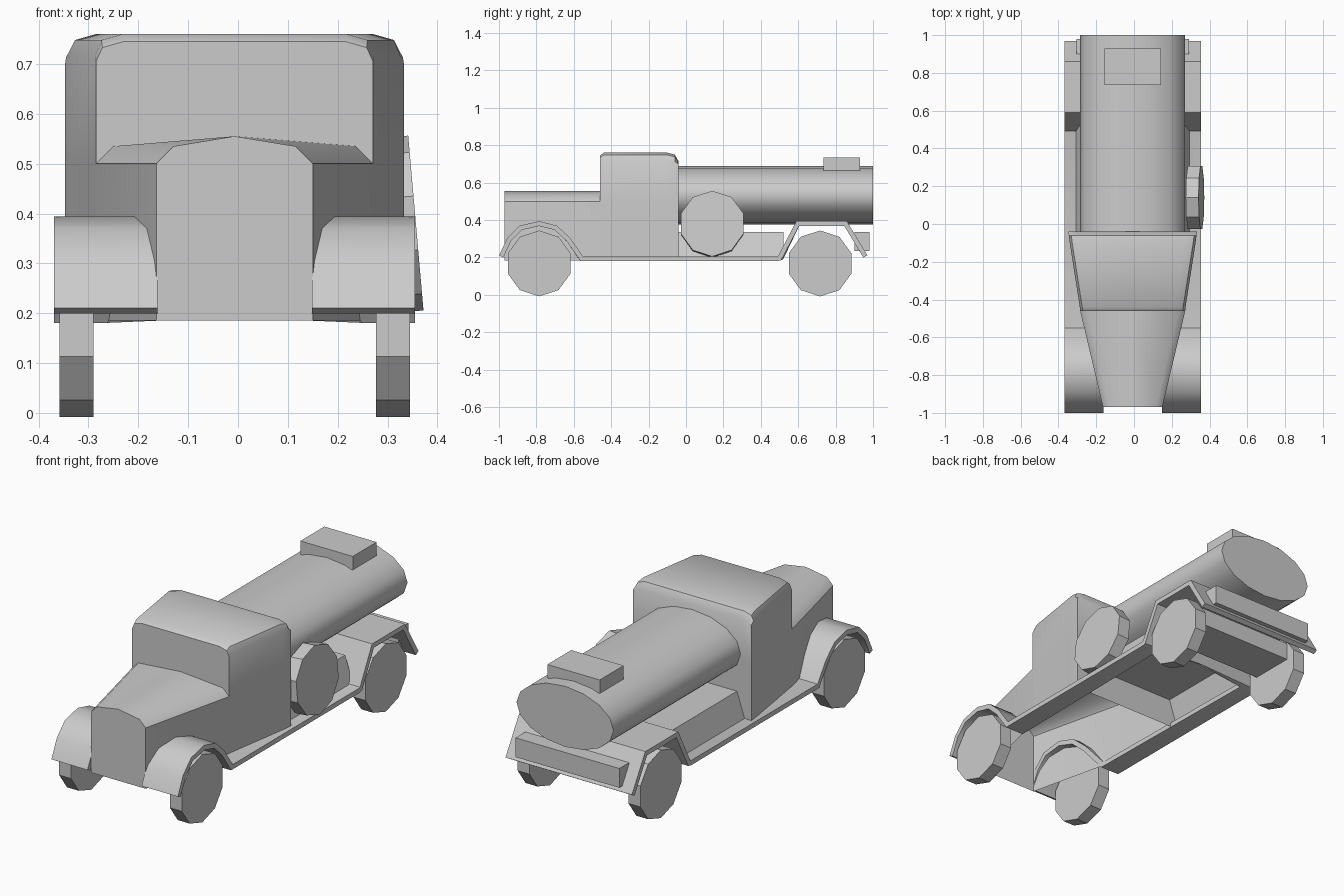
import bpy, bmesh, math
from mathutils import Matrix

cube = bpy.data.objects.get("Cube")
if cube:
    bpy.data.objects.remove(cube)

grey = bpy.data.materials.new("plain_grey")
grey.use_nodes = True
grey.diffuse_color = (0.6, 0.6, 0.6, 1)
grey.node_tree.nodes["Principled BSDF"].inputs["Base Color"].default_value = (0.6, 0.6, 0.6, 1)

CX = -0.007  # centreline of the body


def finish(name, bm, smooth=30, x=CX, modifiers=(), recalc=True):
    """Turn a bmesh into a shaded object, applying any modifiers."""
    if recalc:
        bmesh.ops.recalc_face_normals(bm, faces=bm.faces)
    mesh = bpy.data.meshes.new(name)
    bm.to_mesh(mesh)
    bm.free()
    mesh.materials.append(grey)
    ob = bpy.data.objects.new(name, mesh)
    bpy.context.collection.objects.link(ob)
    ob.location.x = x
    bpy.ops.object.select_all(action="DESELECT")
    ob.select_set(True)
    bpy.context.view_layer.objects.active = ob
    for kind, settings in modifiers:
        mod = ob.modifiers.new(kind.title(), kind)
        for key, value in settings.items():
            setattr(mod, key, value)
    if modifiers:
        bpy.ops.object.convert(target="MESH")
    bpy.ops.object.shade_smooth_by_angle(angle=math.radians(smooth))
    return ob


def box(name, low, high, top_inset=0, open_bottom=False):
    bm = bmesh.new()
    bmesh.ops.create_cube(bm, size=1)
    for v in bm.verts:
        top = v.co.z > 0
        v.co = [high[i] if v.co[i] > 0 else low[i] for i in range(3)]
        if top:
            v.co.x -= math.copysign(top_inset, v.co.x)
    if open_bottom:
        bottom = [f for f in bm.faces if f.calc_center_median().z < low[2] + 0.001]
        bmesh.ops.delete(bm, geom=bottom, context="FACES_ONLY")
    return finish(name, bm)


def wheel(name, centre, lean=0):
    """Ten-sided disc with a flat tread at the bottom."""
    bm = bmesh.new()
    bmesh.ops.create_cone(bm, cap_ends=True, segments=10, radius1=0.176,
                          radius2=0.176, depth=0.068)
    turn = (Matrix.Translation(centre) @ Matrix.Rotation(lean, 4, "Y")
            @ Matrix.Rotation(math.pi / 2, 4, "Y") @ Matrix.Rotation(math.pi / 2, 4, "Z"))
    # put vertices on the fore and aft points so the bottom is flat
    bmesh.ops.transform(bm, matrix=turn, verts=bm.verts)
    return finish(name, bm, x=0)


# Bonnet and cab: one hollow shell, open underneath
BASE = 0.185
bm = bmesh.new()


def ring(y, half):
    """Mirrored arch of vertices from one sill over the top to the other."""
    pts = half + [(-x, z) for x, z in reversed(half) if x > 0]
    return [bm.verts.new((x, y, z)) for x, z in pts]


def bridge(a, b):
    for i in range(len(a) - 1):
        bm.faces.new((a[i], a[i + 1], b[i + 1], b[i]))


def bonnet(y, w):
    return ring(y, [(w, BASE), (w, 0.5), (w - 0.035, 0.535), (0, 0.555)])


def cab(y, w, top, corner=0.715):
    return ring(y, [(w, BASE), (w, 0.5), (w, corner),
                    (w - 0.013, max(corner, top - 0.012)), (w - 0.055, top)])


nose, cowl = bonnet(-0.97, 0.157), bonnet(-0.46, 0.278)
bridge(nose, cowl)
bm.faces.new(nose)
rings = [cab(-0.46, 0.278, 0.745, 0.705), cab(-0.44, 0.28, 0.76),
         cab(-0.1, 0.333, 0.76), cab(-0.06, 0.338, 0.75, 0.713),
         cab(-0.04, 0.34, 0.715, 0.7)]
for a, b in zip(rings, rings[1:]):
    bridge(a, b)
bm.faces.new(rings[-1])
# windscreen wall above the bonnet
bm.faces.new(rings[0][1:-1] + list(reversed(cowl[1:-1])))
bmesh.ops.remove_doubles(bm, verts=bm.verts, dist=0.0005)
finish("cab_and_bonnet", bm, smooth=40)

# Oval tank lying along the back
bm = bmesh.new()
bmesh.ops.create_cone(bm, cap_ends=True, segments=16, radius1=1, radius2=1, depth=1.04)
bmesh.ops.transform(bm, verts=bm.verts, matrix=Matrix.Translation((0, 0.48, 0.5325))
                    @ Matrix.Diagonal((0.278, 1, 0.157, 1)) @ Matrix.Rotation(math.pi / 2, 4, "X"))
finish("tank", bm, smooth=45)
box("tank_hatch", (-0.15, 0.735, 0.665), (0.15, 0.93, 0.735))

# Mudguards and running boards: one ribbon per side, joined over the rear axle
# each row: y, z, inner half width
path = [(-1.0, 0.21, 0.155), (-0.955, 0.305, 0.155), (-0.89, 0.37, 0.155),
        (-0.785, 0.394, 0.165), (-0.69, 0.37, 0.18), (-0.62, 0.305, 0.2),
        (-0.55, 0.205, 0.255), (0.485, 0.205, 0.27), (0.492, 0.207, 0),
        (0.59, 0.394, 0), (0.86, 0.394, 0), (0.97, 0.212, 0)]
bm = bmesh.new()
rows = [(bm.verts.new((inner, y, z)), bm.verts.new((0.362, y, z))) for y, z, inner in path]
for (a, b), (c, d) in zip(rows, rows[1:]):
    bm.faces.new((a, b, d, c))
finish("mudguards_and_running_boards", bm, smooth=42, recalc=False, modifiers=[
    ("MIRROR", {"use_clip": True}),
    ("SOLIDIFY", {"thickness": 0.025, "offset": -1, "use_even_offset": True})])

# Bed box under the tank, rear axle housing and rear bumper
box("bed_box", (-0.302, -0.04, 0.2), (0.302, 0.52, 0.335), top_inset=0.045, open_bottom=True)
box("axle_housing", (-0.285, 0.6, 0.19), (0.285, 0.835, 0.28))
box("rear_bumper", (-0.297, 0.9, 0.235), (0.297, 0.98, 0.335))

# Road wheels and the leaning spare
for end, y in (("front", -0.785), ("rear", 0.717)):
    for side, x in (("left", 0.311), ("right", -0.324)):
        wheel(f"{end}_{side}_wheel", (x, y, 0.168))
wheel("spare_wheel", (0.323, 0.14, 0.378), lean=math.radians(-5))
